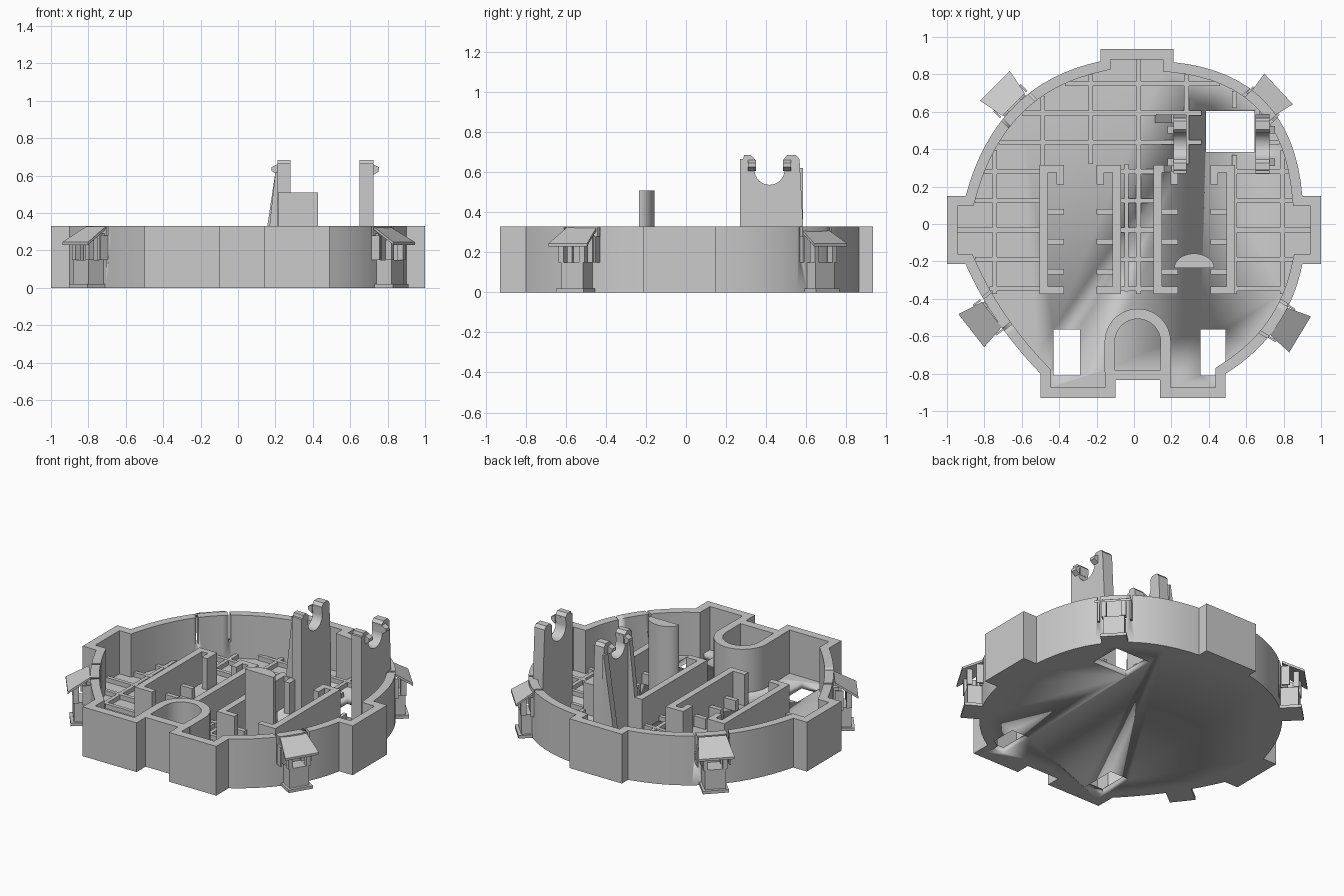
import bpy, bmesh
from math import sin, cos, pi, radians
from mathutils import Vector, Matrix

if "Cube" in bpy.data.objects:
    bpy.data.objects.remove(bpy.data.objects["Cube"])

grey = bpy.data.materials.new("plain_grey")
grey.use_nodes = True
grey.diffuse_color = (0.6, 0.6, 0.6, 1)
grey.node_tree.nodes["Principled BSDF"].inputs["Base Color"].default_value = (0.6, 0.6, 0.6, 1)

TOP, FLOOR, RIB, THICK = 0.33, 0.04, 0.07, 0.055


def prism(bm, pts, vec):
    """Extrude a flat polygon of 3D points along vec."""
    a = [bm.verts.new(p) for p in pts]
    b = [bm.verts.new(Vector(p) + Vector(vec)) for p in pts]
    n = len(a)
    faces = [bm.faces.new(a), bm.faces.new(b[::-1])]
    for i in range(n):
        j = (i + 1) % n
        faces.append(bm.faces.new((a[i], b[i], b[j], a[j])))
    bmesh.ops.recalc_face_normals(bm, faces=faces)


def slab(bm, pts, z0, z1):
    prism(bm, [(x, y, z0) for x, y in pts], (0, 0, z1 - z0))


def box(bm, x0, x1, y0, y1, z0, z1):
    slab(bm, [(x0, y0), (x1, y0), (x1, y1), (x0, y1)], z0, z1)


def finish(name, bm, matrix=None):
    me = bpy.data.meshes.new(name)
    bm.to_mesh(me)
    bm.free()
    me.materials.append(grey)
    ob = bpy.data.objects.new(name, me)
    bpy.context.scene.collection.objects.link(ob)
    if matrix:
        ob.matrix_world = matrix
    bpy.ops.object.select_all(action='DESELECT')
    ob.select_set(True)
    bpy.context.view_layer.objects.active = ob
    bpy.ops.object.shade_smooth_by_angle(angle=radians(30))
    return ob


def cut(ob, cutter):
    m = ob.modifiers.new("cut", 'BOOLEAN')
    m.operation, m.solver, m.object = 'DIFFERENCE', 'EXACT', cutter
    bpy.context.view_layer.objects.active = ob
    bpy.ops.object.modifier_apply(modifier=m.name)


def curve(a, mid, c, n=16):
    """Curved run from a to c passing through mid."""
    a, mid, c = Vector(a), Vector(mid), Vector(c)
    k = 2 * mid - (a + c) / 2
    return [tuple(a * (1 - t) ** 2 + k * 2 * t * (1 - t) + c * t * t)
            for t in (i / n for i in range(n + 1))]


def inset(pts, d):
    out = []
    for i, p in enumerate(pts):
        p = Vector(p)
        e0 = (p - Vector(pts[i - 1])).normalized()
        e1 = (Vector(pts[(i + 1) % len(pts)]) - p).normalized()
        n0, n1 = Vector((-e0.y, e0.x)), Vector((-e1.y, e1.x))
        out.append(tuple(p + (n0 + n1) * d / (1 + n0.dot(n1))))
    return out


# Plan outline, counter-clockwise from the front
outline = [(-.5, -.93), (-.1, -.93), (-.1, -.835), (.14, -.835), (.14, -.93), (.49, -.93)]
outline += curve((.49, -.8), (.76, -.55), (.9, -.215)) + [(1, -.215), (1, .15)]
outline += curve((.9, .15), (.7, .655), (.21, .865)) + [(.21, .935), (-.18, .935)]
outline += curve((-.18, .87), (-.64, .63), (-.9, .15)) + [(-1, .15), (-1, -.215)]
outline += curve((-.9, -.215), (-.73, -.52), (-.5, -.8))
inner = inset(outline, THICK)

# Outer wall ring
bm = bmesh.new()
loops = [[bm.verts.new((x, y, z)) for x, y in ring]
         for ring, z in ((outline, 0), (outline, TOP), (inner, TOP), (inner, 0))]
for k in range(4):
    a, b = loops[k], loops[(k + 1) % 4]
    for i in range(len(a)):
        bm.faces.new((a[i - 1], a[i], b[i], b[i - 1]))
bmesh.ops.recalc_face_normals(bm, faces=bm.faces)
wall = finish("outer_wall", bm)

# Floor with three openings
bm = bmesh.new()
slab(bm, inner, 0, FLOOR)
floor = finish("floor", bm)
bm = bmesh.new()
for x0, x1, y0, y1 in ((-.43, -.29, -.81, -.565), (.355, .49, -.81, -.565), (.385, .645, .385, .605)):
    box(bm, x0, x1, y0, y1, -.1, .2)
holes = finish("floor_hole_cutter", bm)
cut(floor, holes)
bpy.data.objects.remove(holes)


def span(axis, c):
    """Extent of the inner outline along a line at coordinate c."""
    hits = []
    for i in range(len(inner)):
        p, q = inner[i - 1], inner[i]
        if (p[axis] - c) * (q[axis] - c) < 0:
            t = (c - p[axis]) / (q[axis] - p[axis])
            hits.append(p[1 - axis] + t * (q[1 - axis] - p[1 - axis]))
    return min(hits), max(hits)


# Grid of low floor ribs, left out of the two long rooms
bm = bmesh.new()
W = .0125
for i in range(8):
    y = .75 - i * .1565
    lo, hi = span(1, y)
    if i == 0:
        runs = [(lo, hi)]
    elif i < 3:
        runs = [(lo, .36), (.67, hi)]
    else:
        runs = [(lo, -.5), (-.08, .11), (.53, hi)]
    for a, b in runs:
        box(bm, a, b, y - W, y + W, FLOOR - .01, RIB)
for i in range(7):
    x = -.745 + i * .2565
    lo, hi = span(0, x)
    lo = max(lo, -.375)
    runs = [(lo, hi)]
    if i in (2, 4):
        runs = [(.32, hi)]
    elif i == 5:
        runs = [(lo, .37), (.62, hi)]
    for a, b in runs:
        box(bm, x - W, x + W, a, b, FLOOR - .01, RIB - .001)
box(bm, -.05, -.03, -.36, .32, FLOOR - .01, RIB - .002)
finish("floor_ribs", bm)

# Long room walls with end flanges, hooks and small ledges
for name, x, s in (("left_room_outer_wall", -.505, 1), ("left_room_inner_wall", -.07, -1),
                   ("right_room_inner_wall", .105, 1), ("right_room_outer_wall", .54, -1)):
    bm = bmesh.new()

    def piece(u0, u1, y0, y1, z1):
        a, b = sorted((x + s * u0, x + s * u1))
        box(bm, a, b, y0, y1, FLOOR - .01, z1)
    piece(0, .045, -.375, .315, .25)
    piece(.04, .13, .275, .315, .25)
    piece(.04, .13, -.375, -.335, .25)
    piece(.09, .13, .21, .28, .25)
    for y in (.065, -.095, -.255):
        piece(.04, .13, y - .015, y + .015, .11)
    finish(name, bm)

# Arched room behind the front recess
bm = bmesh.new()


def arch(r):
    return [(.02 - r, -.79)] + [(.02 - r * cos(pi * i / 24), -.63 + r * sin(pi * i / 24))
                                for i in range(25)] + [(.02 + r, -.79)]


slab(bm, arch(.177) + arch(.122)[::-1], FLOOR - .01, TOP)
finish("arched_room_wall", bm)

# Tall half-round column
bm = bmesh.new()
slab(bm, [(.322 + .107 * cos(pi * i / 20), -.235 + .077 * sin(pi * i / 20)) for i in range(21)],
     FLOOR - .01, .51)
finish("half_round_column", bm)

# Pair of cradle brackets with round seats
seat = [(.417 - .075 * cos(pi * i / 16), .612 - .075 * sin(pi * i / 16)) for i in range(17)]
cradle = [(.27, .03), (.27, .665), (.285, .665), (.29, .685), (.325, .685), (.345, .665)]
cradle += seat + [(.487, .665), (.505, .685), (.55, .685), (.567, .665), (.585, .33), (.585, .03)]
for name, x0, x1, s in (("inner_cradle", .21, .28, -1), ("outer_cradle", .65, .725, 1)):
    bm = bmesh.new()
    prism(bm, [(x0, y, z) for y, z in cradle], (x1 - x0, 0, 0))
    side = x1 if s > 0 else x0
    for y0 in (.31, .485):
        # side hooks, bevelled underneath, and knobs facing the seat
        prism(bm, [(side, y0, .605), (side + s * .03, y0, .625), (side + s * .03, y0, .645),
                   (side, y0, .66)], (0, .04, 0))
        box(bm, x0 + .01, x1 - .01, y0 + .005, y0 + .035, .605, .655)
    if s < 0:
        for y0, y1, foot in ((.28, .315, .135), (.54, .585, .112)):
            prism(bm, [(foot, y0, .03), (x0, y0, .03), (x0, y0, .62), (x0 - .01, y0, .62)],
                  (0, y1 - y0, 0))
    finish(name, bm)

# Four sentry booths on the wall; local +x points outward, zero is the eave
slits = bmesh.new()
for name, x, y, ang in (("back_right_booth", -.743, .738, 135), ("back_left_booth", .773, .722, 43),
                        ("front_right_booth", -.87, -.57, 218), ("front_left_booth", .888, -.59, -31)):
    place = Matrix.Translation((x, y, 0)) @ Matrix.Rotation(radians(ang), 4, 'Z')
    bm = bmesh.new()
    box(bm, -.16, -.02, -.08, .08, 0, .02)
    box(bm, -.15, -.04, -.065, .065, .02, .15)
    # hipped roof slab
    eave = [(0, .112, .245), (0, -.112, .245), (-.14, -.085, .328), (-.14, .085, .328)]
    prism(bm, eave, (0, 0, -.015))
    for s in (-1, 1):
        a, b = sorted((s * .045, s * .075))
        box(bm, -.07, -.035, a, b, .15, .255)
        box(bm, -.15, -.115, a, b, .15, .29)
        a, b = sorted((s * .094, s * .104))
        box(bm, -.14, -.09, a, b, .15, .28)
        # narrow slit through the wall beside the booth
        c = bmesh.new()
        box(c, -.30, -.02, s * .1 - .007, s * .1 + .007, .15, .5)
        c.transform(place)
        tmp = bpy.data.meshes.new("slit")
        c.to_mesh(tmp)
        c.free()
        slits.from_mesh(tmp)
        bpy.data.meshes.remove(tmp)
    finish(name, bm, place)
cutter = finish("slit_cutter", slits)
cut(wall, cutter)
bpy.data.objects.remove(cutter)
